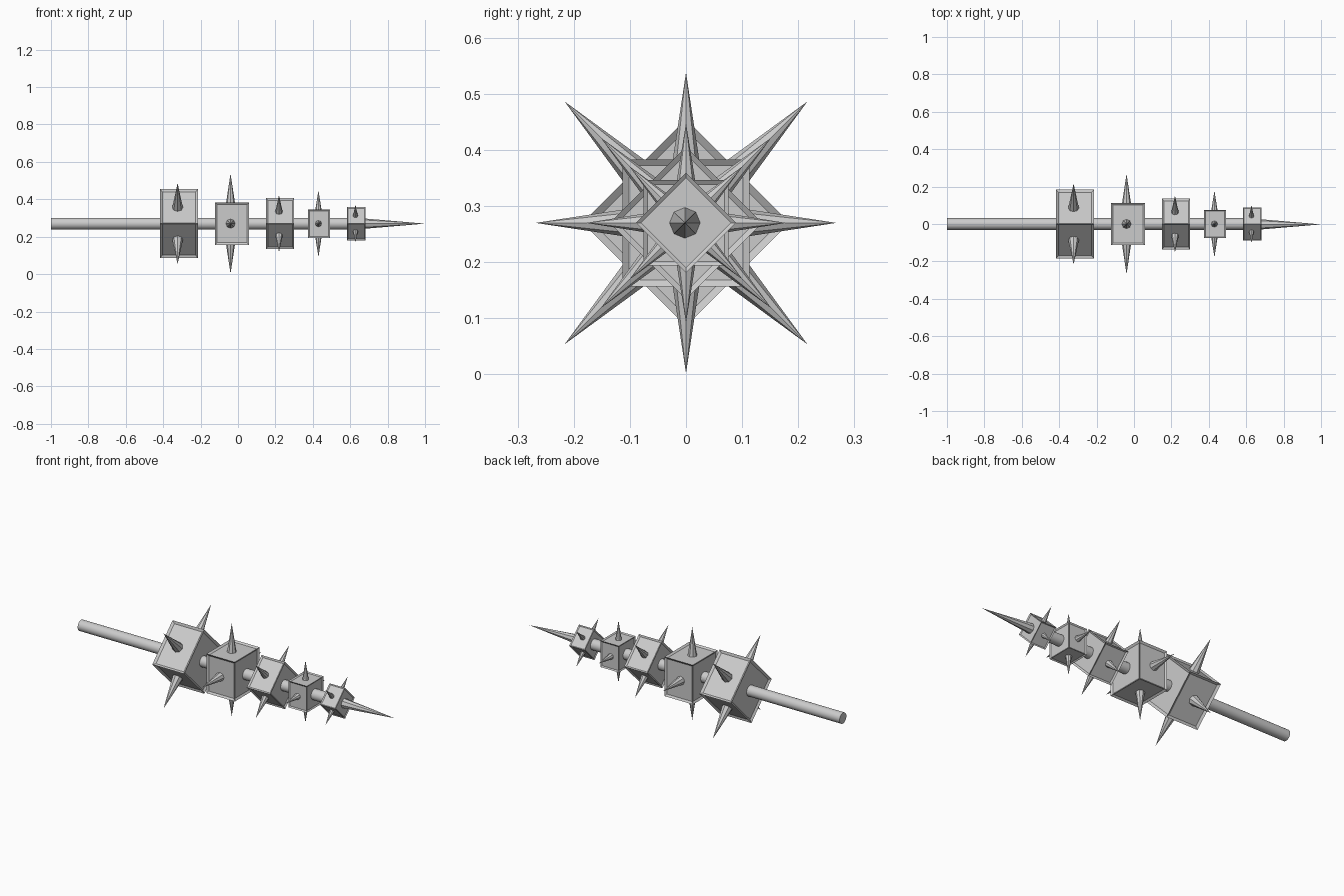
import bpy, bmesh, math
from mathutils import Matrix, Vector

if "Cube" in bpy.data.objects:
    bpy.data.objects.remove(bpy.data.objects["Cube"])

AXIS_Z = 0.27


def finish(name, bm):
    bmesh.ops.recalc_face_normals(bm, faces=bm.faces[:])
    mesh = bpy.data.meshes.new(name)
    bm.to_mesh(mesh)
    bm.free()
    ob = bpy.data.objects.new(name, mesh)
    bpy.context.collection.objects.link(ob)
    return ob


def cone(name, start, end, r1, r2, sides):
    # tapered or straight round part between two points
    start, end = Vector(start), Vector(end)
    d = end - start
    rot = d.to_track_quat('Z', 'Y').to_matrix().to_4x4()
    bm = bmesh.new()
    bmesh.ops.create_cone(bm, cap_ends=True, segments=sides, radius1=r1, radius2=r2,
                          depth=d.length, matrix=Matrix.Translation((start + end) / 2) @ rot)
    return finish(name, bm)


def block(name, x0, x1, side, angle):
    # block with a shallow recessed panel on every face
    bm = bmesh.new()
    bmesh.ops.create_cube(bm, size=1, matrix=Matrix.Diagonal((x1 - x0, side, side, 1)))
    bmesh.ops.inset_individual(bm, faces=bm.faces[:], thickness=side * 0.07, depth=-side * 0.035)
    bm.transform(Matrix.Translation(((x0 + x1) / 2, 0, AXIS_Z)) @ Matrix.Rotation(angle, 4, 'X'))
    return finish(name, bm)


# shaft through all blocks
rod = cone("shaft", (-1, 0, AXIS_Z), (0.66, 0, AXIS_Z), 0.031, 0.031, 32)
bpy.context.view_layer.objects.active = rod
rod.select_set(True)
bpy.ops.object.shade_smooth_by_angle()

# blocks: x range, side, spike x, spike reach, spike base radius
blocks = [
    (-0.417, -0.214, 0.261, -0.323, 0.306, 0.030),
    (-0.123, 0.059, 0.226, -0.040, 0.268, 0.026),
    (0.150, 0.300, 0.192, 0.219, 0.215, 0.021),
    (0.374, 0.492, 0.152, 0.430, 0.178, 0.018),
    (0.583, 0.682, 0.126, 0.628, 0.143, 0.014),
]
for i, (x0, x1, side, sx, reach, r) in enumerate(blocks):
    turn = math.pi / 4 if i % 2 == 0 else 0
    block(f"block_{i + 1}", x0, x1, side, turn)
    # four spikes, one per side face
    for k in range(4):
        a = turn + k * math.pi / 2
        c, s = math.cos(a), math.sin(a)
        base = side * 0.43
        cone(f"spike_{i + 1}_{k + 1}", (sx, c * base, AXIS_Z + s * base),
             (sx, c * reach, AXIS_Z + s * reach), r, 0, 8)

# long end spike
cone("tip_spike", (0.67, -0.002, AXIS_Z), (1.0, -0.002, AXIS_Z), 0.028, 0, 8)
